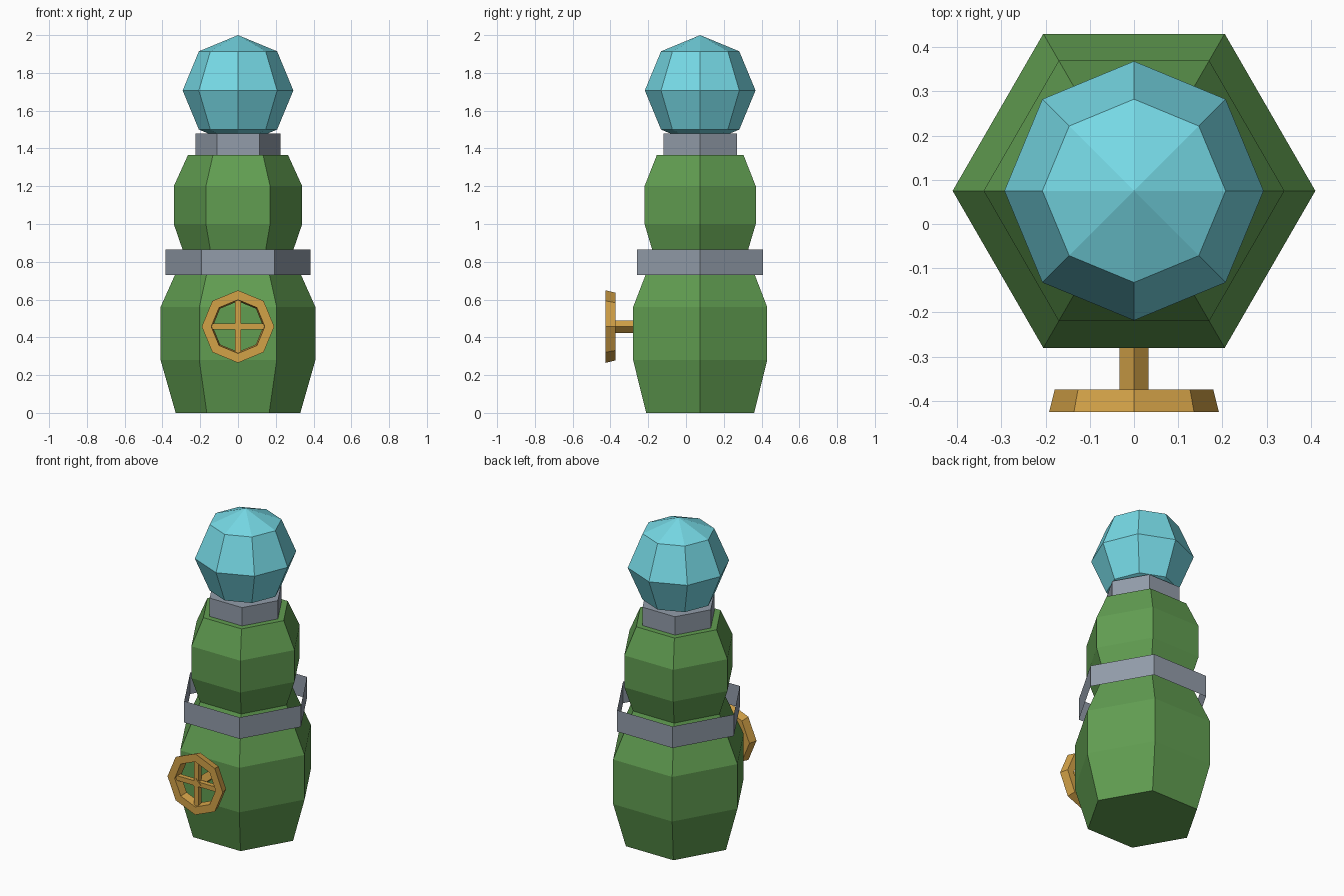
import bpy, bmesh
from math import cos, sin, pi
from mathutils import Matrix, Vector

cube = bpy.data.objects.get("Cube")
if cube:
    bpy.data.objects.remove(cube, do_unlink=True)

AXIS_Y = 0.075      # centre line of the body
WHEEL_Z = 0.457     # height of the handwheel


def material(name, rgb):
    m = bpy.data.materials.new(name)
    m.use_nodes = True
    m.diffuse_color = (*rgb, 1)
    m.node_tree.nodes["Principled BSDF"].inputs["Base Color"].default_value = (*rgb, 1)
    return m


green = material("green", (0.12, 0.34, 0.083))
grey = material("grey", (0.29, 0.335, 0.40))
cyan = material("cyan", (0.18, 0.69, 0.78))
gold = material("gold", (0.65, 0.36, 0.064))


def finish(bm, name, mat, matrix):
    bmesh.ops.recalc_face_normals(bm, faces=bm.faces)
    mesh = bpy.data.meshes.new(name)
    bm.to_mesh(mesh)
    bm.free()
    mesh.materials.append(mat)
    ob = bpy.data.objects.new(name, mesh)
    ob.matrix_world = matrix
    bpy.context.collection.objects.link(ob)
    return ob


def lathe(name, profile, sides, mat, matrix, caps=True, closed=False):
    """Sweep (radius, height) points around z with flat sides."""
    bm = bmesh.new()
    rings = []
    for r, z in profile:
        rings.append([bm.verts.new((r * cos(2 * pi * i / sides),
                                    r * sin(2 * pi * i / sides), z))
                      for i in range(sides)])
    pairs = list(zip(rings, rings[1:]))
    if closed:
        pairs.append((rings[-1], rings[0]))
    for a, b in pairs:
        for i in range(sides):
            j = (i + 1) % sides
            bm.faces.new((a[i], a[j], b[j], b[i]))
    if caps and not closed:
        bm.faces.new(rings[0][::-1])
        bm.faces.new(rings[-1])
    return finish(bm, name, mat, matrix)


upright = Matrix.Translation((0, AXIS_Y, 0))

# Hexagonal body with a waist
lathe("body", [(0.33, 0), (0.41, 0.28), (0.41, 0.56), (0.285, 0.84),
               (0.34, 1.0), (0.34, 1.2), (0.265, 1.365)], 6, green, upright)

# Loose open band around the waist, and the solid neck collar
lathe("waist_band", [(0.385, 0.73), (0.385, 0.865)], 6, grey, upright, caps=False)
lathe("neck_collar", [(0.225, 1.365), (0.225, 1.48)], 6, grey, upright)

# Faceted globe on top
bm = bmesh.new()
bmesh.ops.create_uvsphere(bm, u_segments=8, v_segments=4, radius=0.293)
finish(bm, "globe", cyan, Matrix.Translation((0, AXIS_Y, 1.707)))

# Handwheel: local z points to the front
front = Matrix.Translation((0, 0, WHEEL_Z)) @ Matrix.Rotation(pi / 2, 4, 'X')
lathe("wheel_rim", [(0.192, 0.425), (0.142, 0.425), (0.134, 0.374), (0.179, 0.374)],
      8, gold, front, closed=True)
lathe("wheel_shaft", [(0.033, 0.25), (0.033, 0.418)], 4, gold, front)

# Two crossing bars make the four spokes
for name, size in (("spoke_bar_across", (0.29, 0.03, 0.03)),
                   ("spoke_bar_upright", (0.03, 0.29, 0.03))):
    bm = bmesh.new()
    bmesh.ops.create_cube(bm, size=1)
    bmesh.ops.scale(bm, vec=Vector(size), verts=bm.verts)
    finish(bm, name, gold, front @ Matrix.Translation((0, 0, 0.4)))
